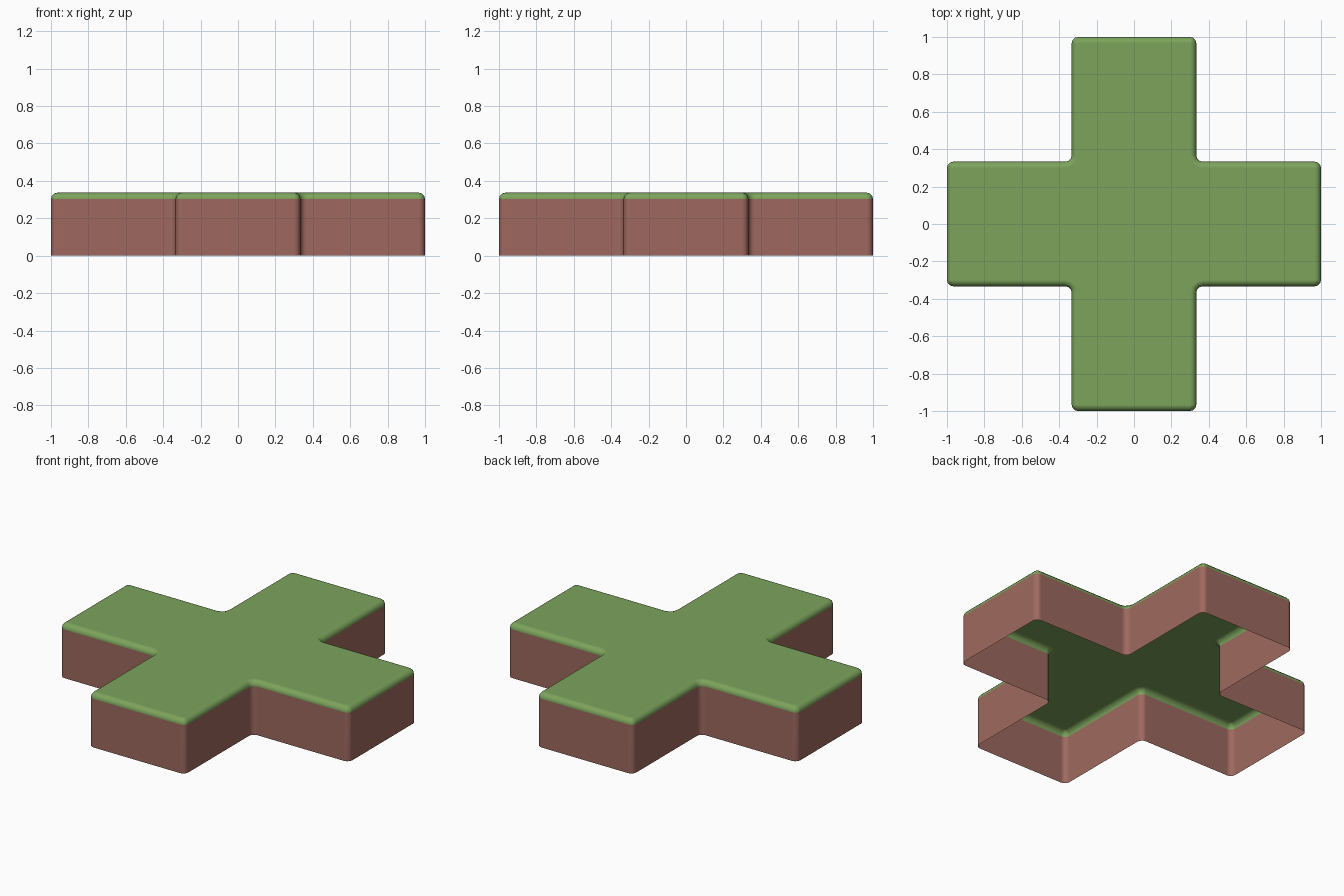
import bpy, bmesh, math

if "Cube" in bpy.data.objects:
    bpy.data.objects.remove(bpy.data.objects["Cube"])

A = 1 / 3          # half width of an arm
R = 0.034          # edge and corner rounding
TOP = 0.337        # total height
SEG = 3            # steps per rounding


def material(name, rgb):
    m = bpy.data.materials.new(name)
    m.diffuse_color = (*rgb, 1)
    m.use_nodes = True
    m.node_tree.nodes["Principled BSDF"].inputs["Base Color"].default_value = m.diffuse_color
    return m


def outline(inset):
    """Cross outline with rounded corners, moved inward by inset."""
    pts = []
    for q in range(4):
        t = q * math.pi / 2
        # two outer corners of an arm, then the inner corner after it:
        # centre x, centre y, radius, start angle, sweep
        corners = [
            (1 - R, -A + R, R - inset, -90, 90),
            (1 - R, A - R, R - inset, 0, 90),
            (A + R, A + R, R + inset, 270, -90),
        ]
        for cx, cy, r, a0, sweep in corners:
            for i in range(SEG + 1):
                a = math.radians(a0 + sweep * i / SEG)
                x, y = cx + r * math.cos(a), cy + r * math.sin(a)
                pts.append((x * math.cos(t) - y * math.sin(t),
                            x * math.sin(t) + y * math.cos(t)))
    return pts


# rings: foot, top of wall, then the rounded upper edge
levels = [(0, 0)]
for i in range(SEG + 1):
    a = math.pi / 2 * i / SEG
    levels.append((R * (1 - math.cos(a)), TOP - R + R * math.sin(a)))

bm = bmesh.new()
rings = [[bm.verts.new((x, y, z)) for x, y in outline(d)] for d, z in levels]
n = len(rings[0])
for lo, hi in zip(rings, rings[1:]):
    for i in range(n):
        j = (i + 1) % n
        bm.faces.new((lo[i], lo[j], hi[j], hi[i]))
bm.faces.new(rings[-1])                       # grass top, underside stays open
bmesh.ops.remove_doubles(bm, verts=bm.verts, dist=1e-4)

# earth below, grass on the rounded edge and top
for f in bm.faces:
    f.smooth = True
    f.material_index = 1 if f.calc_center_median().z > TOP - R else 0

mesh = bpy.data.meshes.new("cross_platform")
bm.to_mesh(mesh)
bm.free()
mesh.materials.append(material("earth brown", (0.342, 0.141, 0.114)))
mesh.materials.append(material("grass green", (0.202, 0.371, 0.107)))
obj = bpy.data.objects.new("cross_platform", mesh)
bpy.context.collection.objects.link(obj)

# keep the large faces flat while the edges shade smoothly
wn = obj.modifiers.new("flat_faces", 'WEIGHTED_NORMAL')
wn.weight = 100
